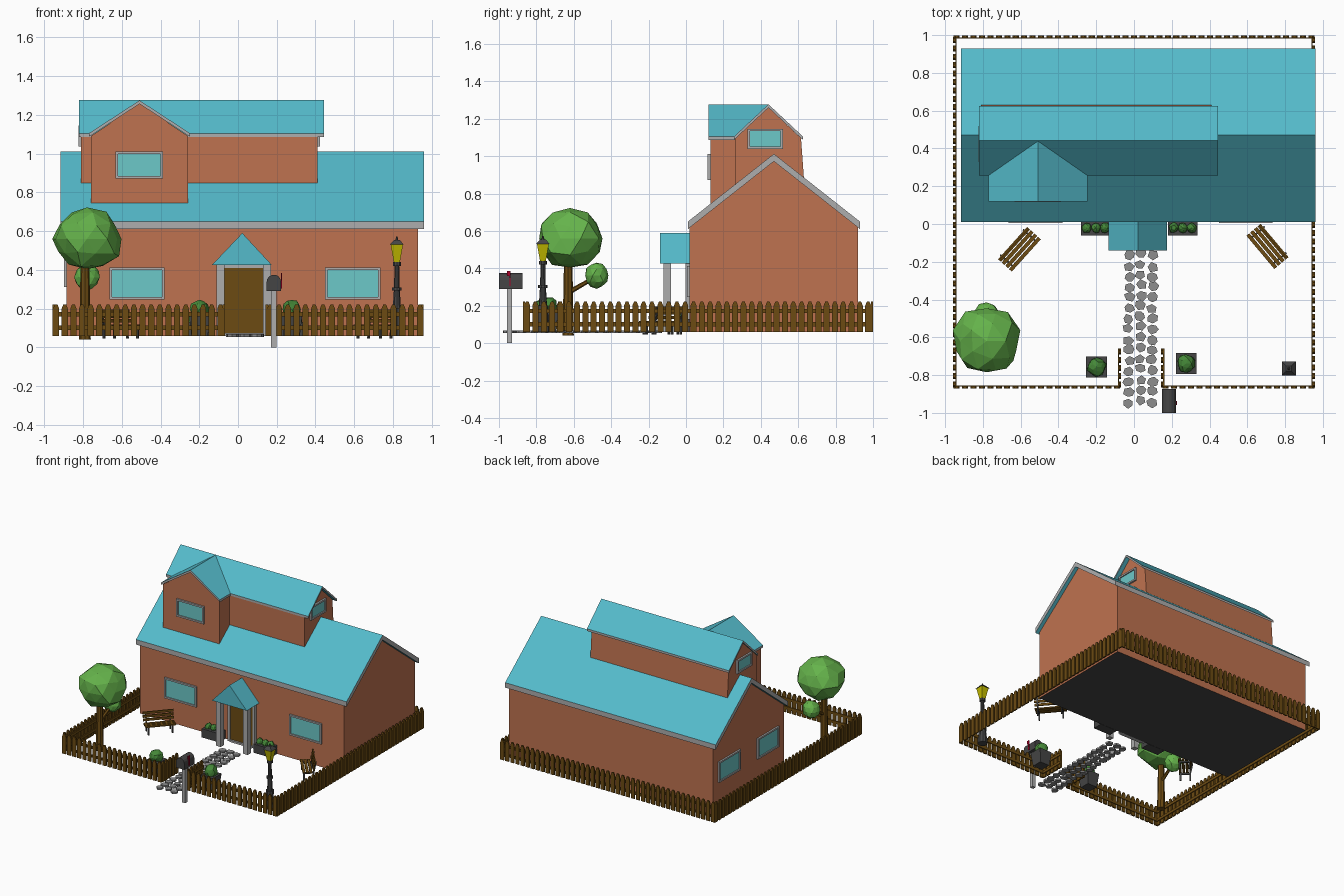
import bpy, bmesh, math, random
from mathutils import Matrix, Vector

if "Cube" in bpy.data.objects:
    bpy.data.objects.remove(bpy.data.objects["Cube"])

random.seed(4)
I = Matrix.Identity(4)
G = 0.06  # ground level of the yard


def material(name, r, g, b):
    m = bpy.data.materials.new(name)
    m.diffuse_color = (r, g, b, 1)
    m.use_nodes = True
    m.node_tree.nodes["Principled BSDF"].inputs["Base Color"].default_value = m.diffuse_color
    return m


WALL = material("terracotta", 0.52, 0.17, 0.08)
ROOF = material("roof_blue", 0.09, 0.50, 0.60)
GLASS = material("glass", 0.15, 0.58, 0.58)
TRIM = material("light_grey", 0.42, 0.42, 0.42)
DARK = material("dark_grey", 0.06, 0.06, 0.06)
WOOD = material("wood", 0.15, 0.07, 0.006)
LEAF = material("leaf", 0.13, 0.45, 0.07)
BUSH = material("bush", 0.06, 0.25, 0.04)
STONE = material("stone", 0.27, 0.27, 0.27)
YELLOW = material("lamp_yellow", 0.55, 0.5, 0.0)
RED = material("red", 0.4, 0.0, 0.02)


def ex(bm, prof, axis, a, b, M=I):
    """Extrude a 2D profile along an axis from a to b."""
    put = {'x': lambda u, v, w: (w, u, v), 'y': lambda u, v, w: (u, w, v),
           'z': lambda u, v, w: (u, v, w)}[axis]
    lo, hi = [[bm.verts.new(M @ Vector(put(u, v, w))) for u, v in prof] for w in (a, b)]
    bm.faces.new(lo)
    bm.faces.new(hi)
    for i in range(len(prof)):
        j = (i + 1) % len(prof)
        bm.faces.new((lo[i], lo[j], hi[j], hi[i]))


def box(bm, x0, x1, y0, y1, z0, z1, M=I):
    ex(bm, [(x0, y0), (x1, y0), (x1, y1), (x0, y1)], 'z', z0, z1, M)


def frustum(bm, p0, p1, r0, r1, n=10, turn=0.0):
    p0, p1 = Vector(p0), Vector(p1)
    d = p1 - p0
    M = (Matrix.Translation((p0 + p1) / 2) @ d.to_track_quat('Z', 'Y').to_matrix().to_4x4()
         @ Matrix.Rotation(turn, 4, 'Z'))
    bmesh.ops.create_cone(bm, cap_ends=True, segments=n, radius1=r0, radius2=r1,
                          depth=d.length, matrix=M)


def blob(bm, c, r, jitter=0.1, sub=2):
    vs = bmesh.ops.create_icosphere(bm, subdivisions=sub, radius=1)['verts']
    for v in vs:
        k = 1 + random.uniform(-jitter, jitter)
        v.co = Vector(c) + Vector((v.co.x * r[0], v.co.y * r[1], v.co.z * r[2])) * k


def finish(name, bm, mat, pick=None, mat2=None):
    bmesh.ops.recalc_face_normals(bm, faces=bm.faces)
    bm.normal_update()
    me = bpy.data.meshes.new(name)
    me.materials.append(mat)
    if pick:
        me.materials.append(mat2)
        for f in bm.faces:
            f.material_index = int(pick(f.normal))
    bm.to_mesh(me)
    bm.free()
    ob = bpy.data.objects.new(name, me)
    bpy.context.collection.objects.link(ob)
    return ob


def gable_walls(name, u0, u1, z0, ze, zp, axis, a, b, lean=0.0):
    bm = bmesh.new()
    ex(bm, [(u0, z0), (u1 + lean, z0), (u1, ze), ((u0 + u1) / 2, zp), (u0, ze)], axis, a, b)
    finish(name, bm, WALL, lambda n: n.z < -0.9, DARK)


def gable_roof(name, u0, u1, ze, zp, t, axis, a, b):
    m = (u0 + u1) / 2
    bm = bmesh.new()
    ex(bm, [(u0, ze), (m, zp), (u1, ze), (u1, ze - t), (m, zp - t), (u0, ze - t)], axis, a, b)
    finish(name, bm, ROOF, lambda n: abs(n.z) < 0.3, TRIM)


# House, upper storey and front dormer
gable_walls("house_walls", 0.02, 0.92, G, 0.625, 0.975, 'x', -0.885, 0.93)
gable_roof("main_roof", 0.01, 0.93, 0.65, 1.012, 0.04, 'x', -0.915, 0.96)
gable_walls("upper_walls", 0.262, 0.615, 0.82, 1.095, 1.262, 'x', -0.81, 0.41, 0.02)
gable_roof("upper_roof", 0.257, 0.625, 1.105, 1.277, 0.018, 'x', -0.82, 0.445)
gable_walls("dormer_walls", -0.76, -0.257, 0.742, 1.09, 1.26, 'y', 0.13, 0.43)
gable_roof("dormer_roof", -0.77, -0.247, 1.105, 1.275, 0.018, 'y', 0.12, 0.44)


# Windows: frame of four bars plus pane, local -y is outward
def window(name, x, y, z, w, h, ang=0):
    M = Matrix.Translation((x, y, z)) @ Matrix.Rotation(math.radians(ang), 4, 'Z')
    w, h, t = w / 2, h / 2, 0.013
    bm = bmesh.new()
    for s in (-1, 1):
        xa, za = sorted((s * w, s * (w - t))), sorted((s * h, s * (h - t)))
        box(bm, *xa, -0.014, 0.006, -h, h, M)
        box(bm, -w + t, w - t, -0.014, 0.006, *za, M)
    finish(name + "_frame", bm, TRIM)
    bm = bmesh.new()
    box(bm, -w + t, w - t, -0.005, 0.004, -h + t, h - t, M)
    finish(name + "_pane", bm, GLASS)


window("front_window_left", -0.522, 0.02, 0.33, 0.285, 0.165)
window("front_window_right", 0.592, 0.02, 0.33, 0.285, 0.165)
window("dormer_window", -0.51, 0.13, 0.942, 0.245, 0.14)
window("upper_window_right", 0.41, 0.423, 1.092, 0.19, 0.108, 90)
window("upper_window_left", -0.81, 0.423, 1.092, 0.19, 0.108, -90)
window("side_window_front", -0.885, 0.23, 0.395, 0.27, 0.165, -90)
window("side_window_back", -0.885, 0.72, 0.395, 0.27, 0.165, -90)

# Door and porch
bm = bmesh.new()
box(bm, -0.07, 0.13, 0.005, 0.03, 0.075, 0.41)
finish("door", bm, WOOD)
bm = bmesh.new()
for x in (-0.09, 0.13):
    box(bm, x, x + 0.02, -0.002, 0.03, G, 0.43)
box(bm, -0.07, 0.13, -0.002, 0.03, 0.41, 0.43)
box(bm, -0.07, 0.13, -0.01, 0.03, G, 0.075)
for x in (-0.11, 0.13):
    box(bm, x, x + 0.04, -0.12, -0.08, G, 0.43)
finish("porch_posts_and_door_frame", bm, TRIM)
bm = bmesh.new()
ex(bm, [(-0.135, 0.425), (0.175, 0.425), (0.022, 0.59)], 'y', -0.14, 0.03)
finish("porch_roof", bm, ROOF)

# Picket fence, runs go counter-clockwise so rails lie inside
PICKET = [(-0.016, G), (0.016, G), (0.016, 0.2), (0.007, 0.222), (-0.007, 0.222), (-0.016, 0.2)]
runs = [((-0.955, -0.865), (-0.075, -0.865)), ((-0.075, -0.865), (-0.075, -0.66)),
        ((0.15, -0.66), (0.15, -0.865)), ((0.15, -0.865), (0.955, -0.865)),
        ((0.95, -0.865), (0.95, 0.99)), ((0.955, 0.992), (-0.955, 0.992)),
        ((-0.95, 0.99), (-0.95, -0.865))]
bm = bmesh.new()
for p, q in runs:
    p, q = Vector((*p, 0)), Vector((*q, 0))
    d = q - p
    M = Matrix.Translation(p) @ Matrix.Rotation(math.atan2(d.y, d.x), 4, 'Z')
    n = round((d.length - 0.032) / 0.045)
    for i in range(n + 1):
        x = 0.016 + (d.length - 0.032) * i / n
        ex(bm, PICKET, 'y', -0.007, 0.004, M @ Matrix.Translation((x, 0, 0)))
    for z in (0.09, 0.16):
        box(bm, 0, d.length, 0.004, 0.011, z, z + 0.022, M)
finish("picket_fence", bm, WOOD)

# Stone path
bm = bmesh.new()
for r in range(15):
    for c in range(3):
        x = -0.027 + c * 0.062 + random.uniform(-0.006, 0.006)
        y = -0.945 + r * 0.0555 + (c % 2) * 0.012 + random.uniform(-0.005, 0.005)
        n, a = random.choice((5, 6, 7)), random.uniform(0, 1)
        pts = []
        for i in range(n):
            k = random.uniform(0.025, 0.033)
            t = a + math.tau * i / n
            pts.append((x + k * math.cos(t), y + k * 0.9 * math.sin(t)))
        ex(bm, pts, 'z', 0.054, 0.068)
finish("path_stones", bm, STONE)

# Tree
bm = bmesh.new()
frustum(bm, (-0.79, -0.63, 0.04), (-0.79, -0.63, 0.46), 0.03, 0.022, 8)
frustum(bm, (-0.79, -0.63, 0.27), (-0.78, -0.49, 0.35), 0.014, 0.01, 6)
finish("tree_trunk", bm, WOOD)
bm = bmesh.new()
blob(bm, (-0.78, -0.62, 0.56), (0.18, 0.18, 0.155), 0.09)
blob(bm, (-0.78, -0.478, 0.362), (0.066, 0.064, 0.07), 0.06)
finish("tree_leaves", bm, LEAF)

# Planters with bushes and flower boxes
pots, plants = bmesh.new(), bmesh.new()
for x, y in ((-0.198, -0.757), (0.277, -0.738)):
    frustum(pots, (x, y, G), (x, y, 0.17), 0.06, 0.078, 4, math.pi / 4)
    blob(plants, (x, y, 0.198), (0.05, 0.05, 0.05), 0.12)
for x in (-0.28, 0.18):
    box(pots, x, x + 0.155, -0.062, 0.018, G, 0.13)
    for i in range(3):
        blob(plants, (x + 0.03 + i * 0.048, -0.02, 0.14), (0.025, 0.027, 0.03), 0.1)
finish("planters", pots, DARK)
finish("planter_bushes", plants, BUSH)

# Benches
for side, x, y, ang in (("left", -0.605, -0.135, 48), ("right", 0.705, -0.12, -50)):
    M = Matrix.Translation((x, y, 0)) @ Matrix.Rotation(math.radians(ang), 4, 'Z')
    bm = bmesh.new()
    for i in range(3):
        box(bm, -0.115, 0.115, -0.047 + i * 0.026, -0.027 + i * 0.026, 0.108, 0.118, M)
        B = M @ Matrix.Translation((0, 0.03 + i * 0.006, 0.128 + i * 0.025))
        box(bm, -0.115, 0.115, 0, 0.009, 0, 0.018, B)
    finish("bench_slats_" + side, bm, WOOD)
    bm = bmesh.new()
    for s in (-0.095, 0.085):
        box(bm, s, s + 0.01, -0.042, -0.03, 0.045, 0.108, M)
        box(bm, s, s + 0.01, -0.042, 0.04, 0.096, 0.108, M)
        ex(bm, [(0.03, 0.045), (0.042, 0.045), (0.042, 0.11), (0.058, 0.19), (0.048, 0.19),
                (0.032, 0.11)], 'x', s, s + 0.01, M)
    finish("bench_legs_" + side, bm, DARK)

# Street lamp
bm = bmesh.new()
X, Y = 0.82, -0.765
for z0, z1, r0, r1 in ((G, 0.1, 0.037, 0.037), (0.1, 0.17, 0.033, 0.027), (0.17, 0.2, 0.03, 0.03),
                       (0.2, 0.3, 0.022, 0.016), (0.295, 0.31, 0.025, 0.025),
                       (0.31, 0.42, 0.015, 0.013), (0.42, 0.44, 0.022, 0.022)):
    frustum(bm, (X, Y, z0), (X, Y, z1), r0, r1, 10)
frustum(bm, (X, Y, 0.53), (X, Y, 0.555), 0.052, 0.02, 4, math.pi / 4)
frustum(bm, (X, Y, 0.555), (X, Y, 0.572), 0.008, 0.004, 6)
finish("lamp_post", bm, DARK)
bm = bmesh.new()
frustum(bm, (X, Y, 0.44), (X, Y, 0.53), 0.022, 0.045, 4, math.pi / 4)
finish("lamp_glass", bm, YELLOW)

# Mailbox
bm = bmesh.new()
box(bm, 0.17, 0.2, -0.957, -0.93, 0, 0.292)
finish("mailbox_post", bm, TRIM)
bm = bmesh.new()
arch = [(0.185 + 0.037 * math.cos(math.pi * i / 8), 0.338 + 0.037 * math.sin(math.pi * i / 8))
        for i in range(9)]
ex(bm, [(0.148, 0.29), (0.222, 0.29)] + arch, 'y', -1.0, -0.873)
finish("mailbox", bm, DARK)
bm = bmesh.new()
box(bm, 0.222, 0.228, -0.945, -0.937, 0.305, 0.385)
box(bm, 0.222, 0.228, -0.958, -0.937, 0.36, 0.385)
finish("mailbox_flag", bm, RED)
